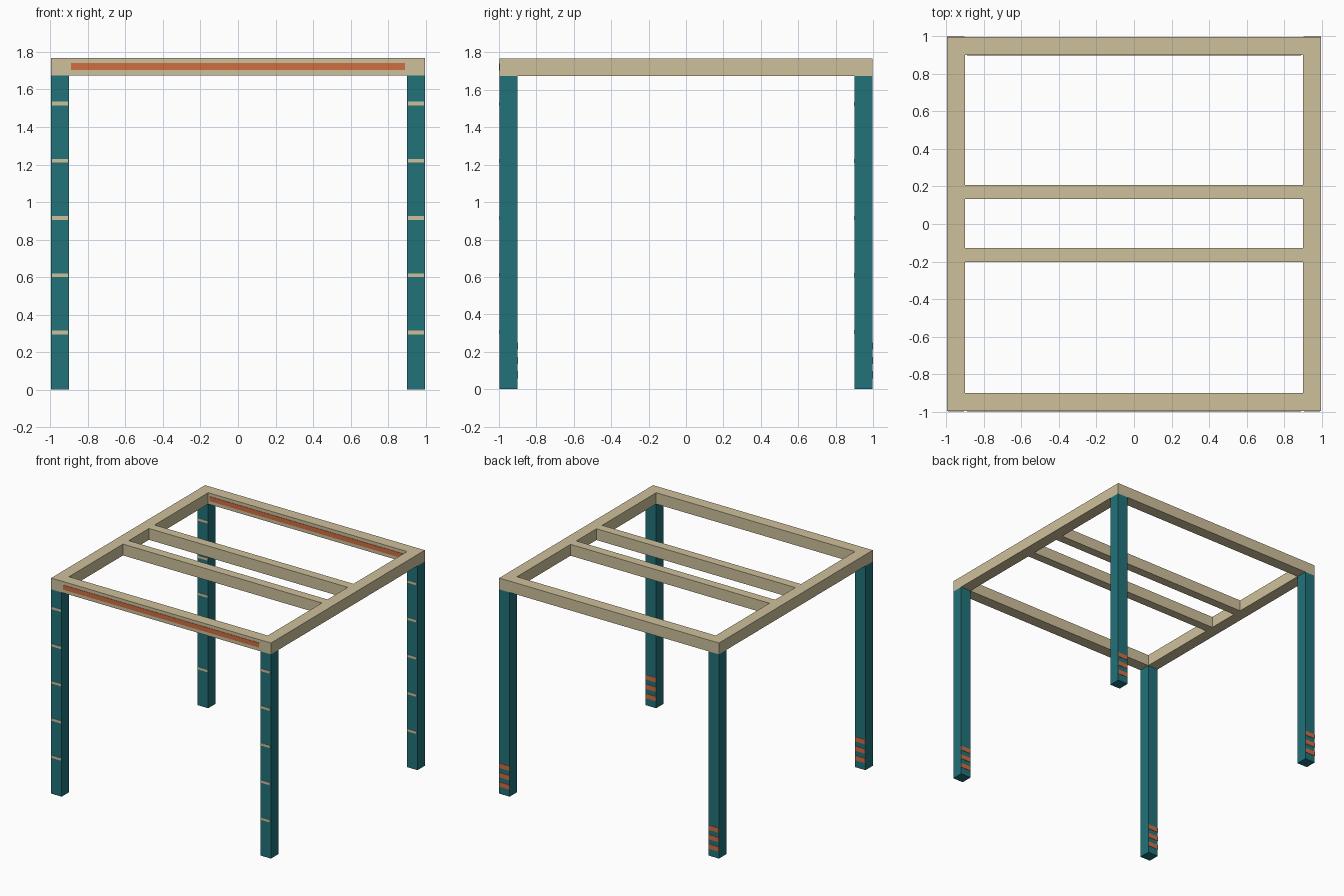
import bpy, bmesh
from mathutils import Vector

if "Cube" in bpy.data.objects:
    bpy.data.objects.remove(bpy.data.objects["Cube"])


def material(name, rgb):
    m = bpy.data.materials.new(name)
    m.diffuse_color = (*rgb, 1)
    m.use_nodes = True
    m.node_tree.nodes["Principled BSDF"].inputs["Base Color"].default_value = m.diffuse_color
    return m


TAN = material("pale_wood", (0.62, 0.53, 0.33))
TEAL = material("teal_paint", (0.015, 0.17, 0.195))
ORANGE = material("orange_paint", (0.62, 0.156, 0.055))


def box(name, lo, hi, mat):
    """Axis-aligned box between two corners."""
    lo, hi = Vector(lo), Vector(hi)
    mesh = bpy.data.meshes.new(name)
    bm = bmesh.new()
    bmesh.ops.create_cube(bm, size=1)
    for v in bm.verts:
        v.co = Vector(v.co[i] * (hi[i] - lo[i]) for i in range(3))
    bm.to_mesh(mesh)
    bm.free()
    mesh.materials.append(mat)
    ob = bpy.data.objects.new(name, mesh)
    ob.location = (lo + hi) / 2
    bpy.context.collection.objects.link(ob)
    return ob


OUT, IN = 0.997, 0.902      # outer and inner faces of the frame
LEG_TOP, TOP = 1.675, 1.768
PROUD = 0.003               # how far painted strips stand out

# Legs with height marks in front and warning bands behind
for sx, side in ((-1, "left"), (1, "right")):
    x0, x1 = sorted((sx * IN, sx * OUT))
    for y0, y1, end in ((-OUT, -IN, "front"), (IN, OUT, "back")):
        leg = f"{end}_{side}_leg"
        box(leg, (x0, y0, 0), (x1, y1, LEG_TOP), TEAL)
        for i in range(1, 6):
            z = 0.305 * i
            box(f"{leg}_height_mark_{i}", (x0 + 0.005, y0 - PROUD, z - 0.01),
                (x1 - 0.005, y0 + PROUD, z + 0.01), TAN)
        for i in range(1, 4):
            z = 0.077 * i
            box(f"{leg}_warning_band_{i}", (x0 + 0.001, y1 - PROUD, z - 0.019),
                (x1 - 0.001, y1 + PROUD, z + 0.019), ORANGE)
    # Side beams run the full depth
    box(f"{side}_beam", (x0, -OUT, LEG_TOP), (x1, OUT, TOP), TAN)

# Front and back beams, each with a stripe on its front face
for y0, y1, end in ((-OUT, -IN, "front"), (IN, OUT, "back")):
    box(f"{end}_beam", (-IN, y0, LEG_TOP), (IN, y1, TOP), TAN)
    box(f"{end}_beam_stripe", (-0.89, y0 - PROUD, 1.703),
        (0.89, y0 + PROUD, 1.741), ORANGE)

# Two slimmer cross rails in the middle
for y, end in ((-0.165, "front"), (0.171, "back")):
    box(f"{end}_cross_rail", (-IN, y - 0.037, LEG_TOP), (IN, y + 0.037, TOP), TAN)
